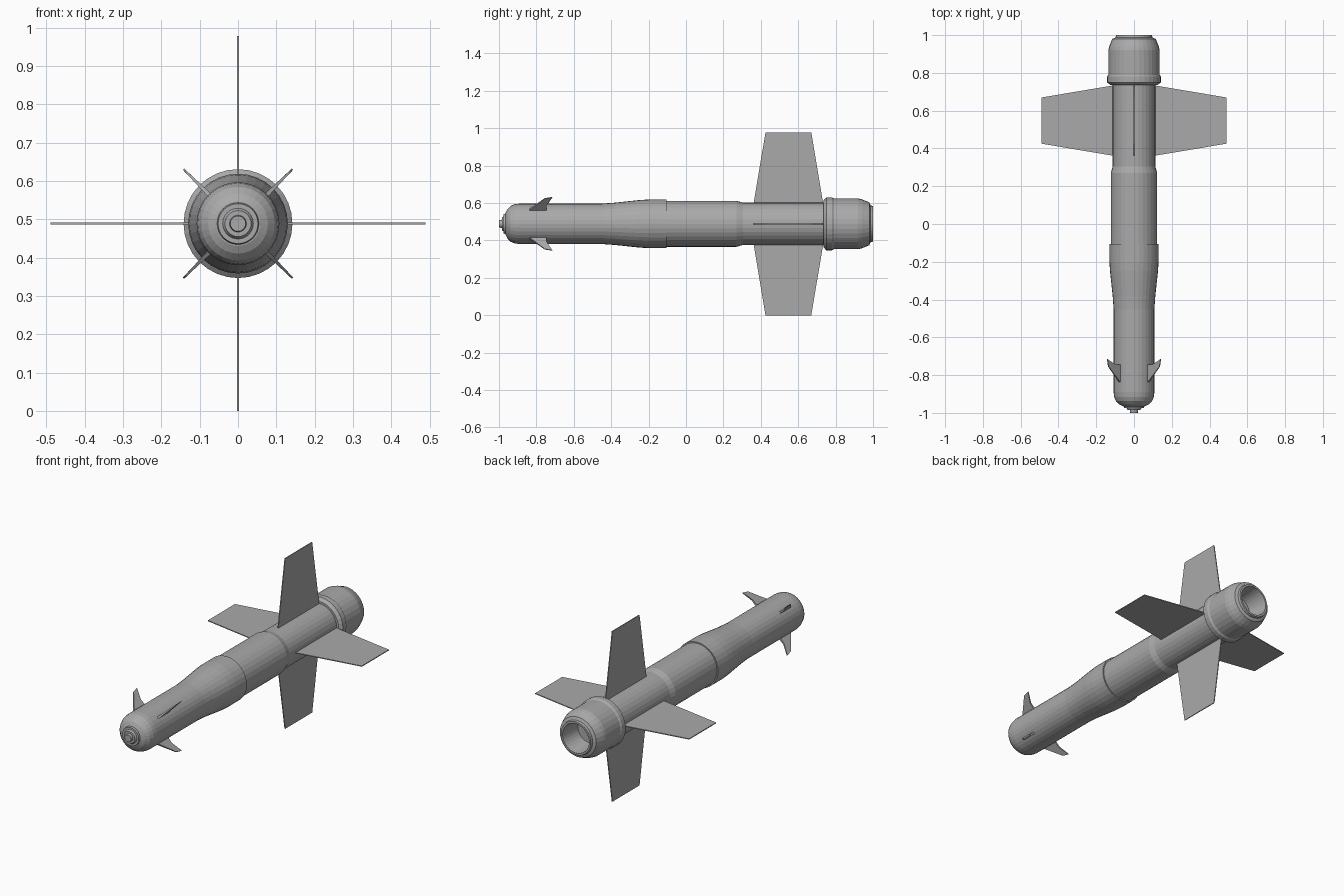
import bpy, bmesh, math
from mathutils import Matrix, Vector

if "Cube" in bpy.data.objects:
    bpy.data.objects.remove(bpy.data.objects["Cube"])

CZ = 0.489
SIDES = 32

grey = bpy.data.materials.new("plain grey")
grey.diffuse_color = (0.4, 0.4, 0.4, 1)
grey.use_nodes = True
grey.node_tree.nodes["Principled BSDF"].inputs["Base Color"].default_value = grey.diffuse_color


def finish(bm, name):
    bmesh.ops.remove_doubles(bm, verts=bm.verts, dist=1e-5)
    bmesh.ops.recalc_face_normals(bm, faces=bm.faces)
    me = bpy.data.meshes.new(name)
    bm.to_mesh(me)
    bm.free()
    me.materials.append(grey)
    ob = bpy.data.objects.new(name, me)
    ob.location.z = CZ
    bpy.context.collection.objects.link(ob)
    return ob


def lathe(name, profile):
    """Spin (y, radius) points round the long axis."""
    bm = bmesh.new()
    vs = [bm.verts.new((r, y, 0)) for y, r in profile]
    es = [bm.edges.new(p) for p in zip(vs, vs[1:])]
    bmesh.ops.spin(bm, geom=vs + es, cent=(0, 0, 0), axis=(0, 1, 0),
                   angle=math.tau, steps=SIDES, use_duplicate=False)
    return finish(bm, name)


def fin(name, outline, thick, angle):
    """Plate from (y, radius, thickness scale) points, turned round the axis."""
    bm = bmesh.new()
    a, b = ([bm.verts.new((s * thick * t / 2, y, r)) for y, r, t in outline]
            for s in (-1, 1))
    bm.faces.new(a)
    bm.faces.new(b[::-1])
    n = len(a)
    for i in range(n):
        j = (i + 1) % n
        bm.faces.new((a[i], a[j], b[j], b[i]))
    bm.transform(Matrix.Rotation(angle, 4, 'Y'))
    return finish(bm, name)


# Stepped seeker tip
lathe("nose_tip", [(-1.0, 0), (-1.0, 0.02), (-0.985, 0.022), (-0.985, 0.034),
                   (-0.975, 0.04), (-0.975, 0.052), (-0.96, 0.056), (-0.95, 0)])
# Rounded front body, flaring to the collar
lathe("front_body", [(-0.965, 0), (-0.965, 0.058), (-0.955, 0.078), (-0.937, 0.096),
                     (-0.915, 0.105), (-0.89, 0.108), (-0.45, 0.108), (-0.38, 0.113),
                     (-0.25, 0.127), (-0.2, 0.13), (-0.105, 0.13), (-0.105, 0)])
# Middle and rear tube
lathe("rear_body", [(-0.11, 0), (-0.11, 0.123), (0.27, 0.123), (0.305, 0.113),
                    (0.75, 0.113), (0.75, 0)])
# Tail booster with hollow nozzle
lathe("tail_nozzle", [(0.735, 0), (0.735, 0.125), (0.75, 0.142), (0.78, 0.142),
                      (0.79, 0.136), (0.92, 0.136), (0.94, 0.131), (0.98, 0.115),
                      (0.987, 0.098), (1.0, 0.095), (1.0, 0.084), (0.88, 0.07),
                      (0.88, 0)])

# Four big wings and four small canards
wing = [(0.36, 0.1, 1), (0.425, 0.489, 1), (0.67, 0.489, 1), (0.735, 0.1, 1)]
canard = [(-0.845, 0.1, 1), (-0.755, 0.192, 0.4), (-0.715, 0.201, 0.4),
          (-0.745, 0.14, 0.7), (-0.745, 0.1, 1)]
for i in range(4):
    fin(f"wing_{i + 1}", wing, 0.005, i * math.pi / 2)
    fin(f"canard_{i + 1}", canard, 0.012, (i + 0.5) * math.pi / 2)
